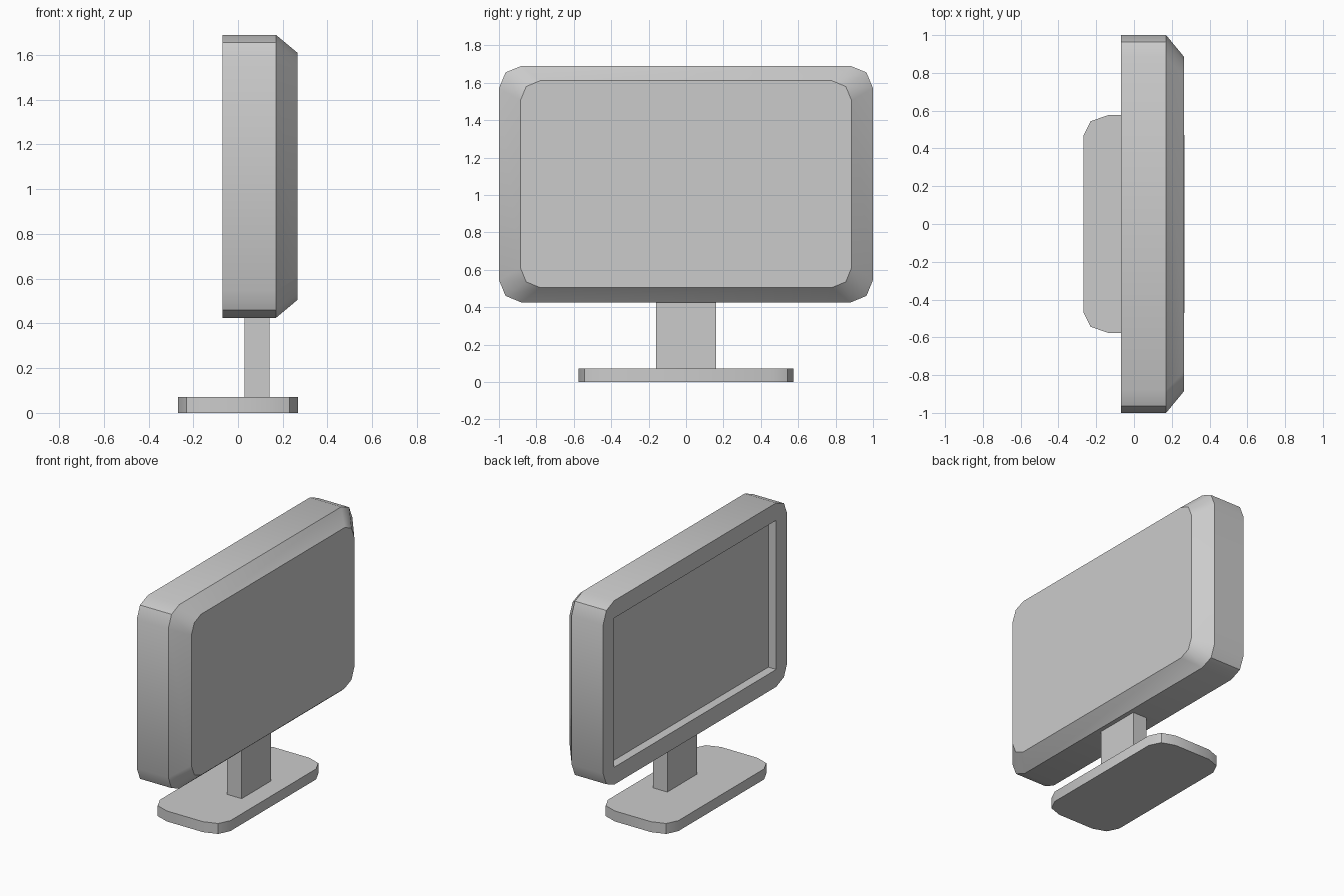
import bpy, bmesh
from math import cos, sin, pi, radians

if "Cube" in bpy.data.objects:
    bpy.data.objects.remove(bpy.data.objects["Cube"])


def rounded_ring(hu, hv, ru, rv):
    """Rectangle outline with corners of two segments each (sharp if radius is 0)."""
    pts = []
    for k, (su, sv) in enumerate([(1, 1), (-1, 1), (-1, -1), (1, -1)]):
        for j in range(3):
            a = k * pi / 2 + j * pi / 4
            pts.append((su * (hu - ru) + ru * cos(a), sv * (hv - rv) + rv * sin(a)))
    return pts


def loft(name, rings):
    """Join successive rings of 3D points and cap both ends."""
    bm = bmesh.new()
    loops = [[bm.verts.new(p) for p in ring] for ring in rings]
    n = len(loops[0])
    for a, b in zip(loops, loops[1:]):
        for i in range(n):
            j = (i + 1) % n
            bm.faces.new((a[i], a[j], b[j], b[i]))
    bm.faces.new(loops[0])
    bm.faces.new(loops[-1])
    bmesh.ops.remove_doubles(bm, verts=bm.verts[:], dist=1e-4)
    bmesh.ops.recalc_face_normals(bm, faces=bm.faces[:])
    mesh = bpy.data.meshes.new(name)
    bm.to_mesh(mesh)
    bm.free()
    obj = bpy.data.objects.new(name, mesh)
    bpy.context.collection.objects.link(obj)
    bpy.ops.object.select_all(action='DESELECT')
    obj.select_set(True)
    bpy.context.view_layer.objects.active = obj
    bpy.ops.object.shade_smooth_by_angle(angle=radians(30))
    return obj


# Monitor housing: recessed screen, bezel, straight sides, tapered back
CZ = 1.0575
sections = [  # x, half width, half height, corner radius
    (-0.01, 0.88, 0.513, 0),
    (-0.07, 0.88, 0.513, 0),
    (-0.07, 1.0, 0.6325, 0.12),
    (0.17, 1.0, 0.6325, 0.12),
    (0.265, 0.885, 0.553, 0.105),
]
loft("monitor_housing", [[(x, u, CZ + v) for u, v in rounded_ring(w, h, r, r)]
                         for x, w, h, r in sections])

# Stand base
loft("stand_base", [[(u, v, z) for u, v in rounded_ring(0.268, 0.576, 0.13, 0.11)]
                    for z in (0, 0.072)])

# Stand post
loft("stand_post", [[(0.085 + u, v, z) for u, v in rounded_ring(0.055, 0.16, 0, 0)]
                    for z in (0.07, 0.43)])
